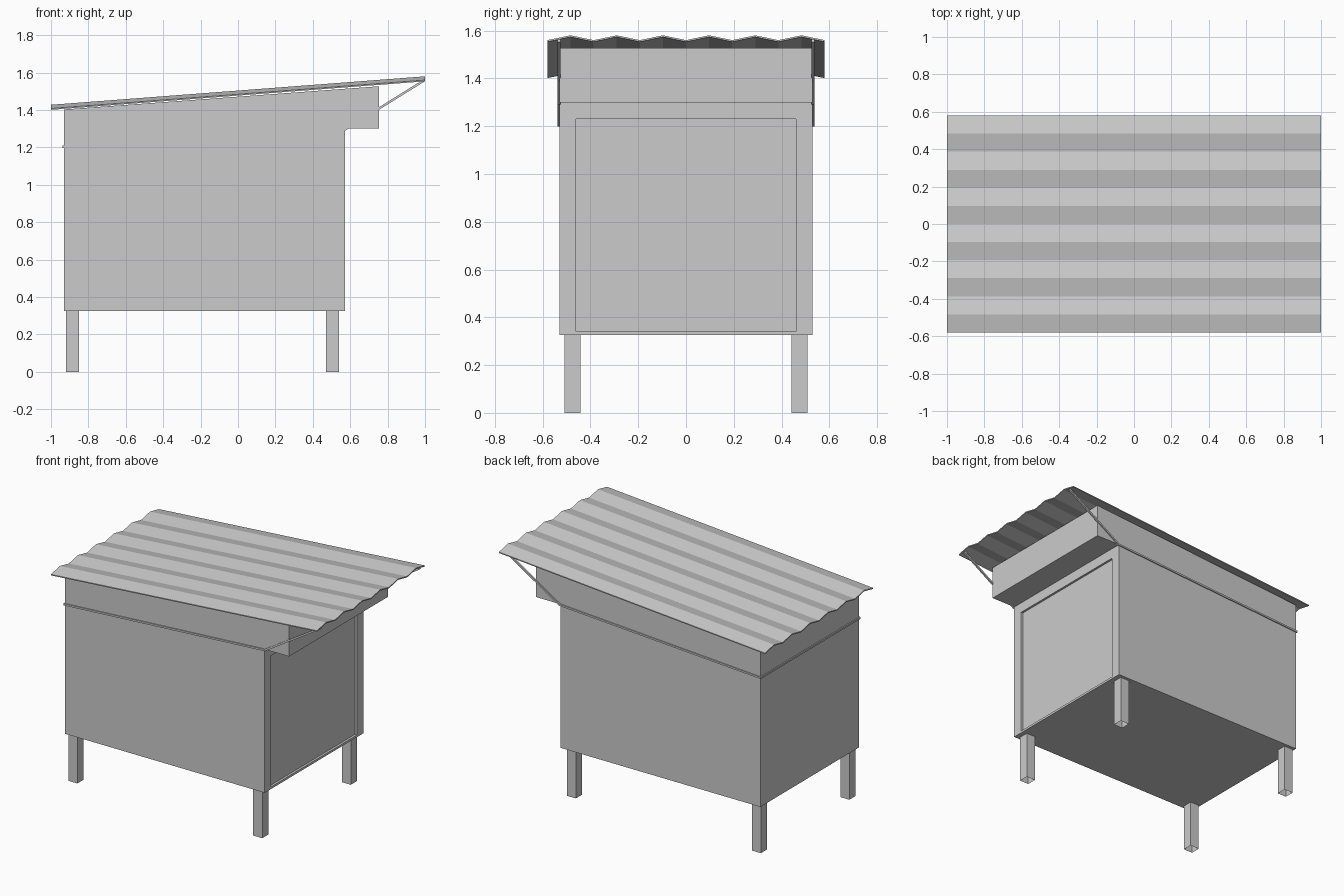
import bpy, bmesh
from mathutils import Vector

if "Cube" in bpy.data.objects:
    bpy.data.objects.remove(bpy.data.objects["Cube"])


def finish(name, bm):
    bmesh.ops.recalc_face_normals(bm, faces=bm.faces[:])
    me = bpy.data.meshes.new(name)
    bm.to_mesh(me)
    bm.free()
    ob = bpy.data.objects.new(name, me)
    bpy.context.collection.objects.link(ob)
    return ob


def prism(points, sweep):
    """Sweep a closed outline of 3D points along a vector."""
    bm = bmesh.new()
    face = bm.faces.new([bm.verts.new(p) for p in points])
    ext = bmesh.ops.extrude_face_region(bm, geom=[face], use_keep_orig=True)
    verts = [g for g in ext["geom"] if isinstance(g, bmesh.types.BMVert)]
    bmesh.ops.translate(bm, verts=verts, vec=sweep)
    bmesh.ops.recalc_face_normals(bm, faces=bm.faces[:])
    return bm


# cabin: slanted top, upper box overhanging the door side
outline = [(-0.93, 0.325), (0.572, 0.325), (0.572, 1.30),
           (0.755, 1.30), (0.755, 1.527), (-0.93, 1.403)]
bm = prism([(x, -0.53, z) for x, z in outline], (0, 1.06, 0))
# shallow door recess in the right wall
wall = next(f for f in bm.faces
            if f.normal.x > 0.9 and f.calc_center_median().x < 0.6)
bmesh.ops.inset_individual(bm, faces=[wall], thickness=0.02)
for v in wall.verts:
    v.co.y = 0.46 if v.co.y > 0 else -0.46
    v.co.z = 1.23 if v.co.z > 0.8 else 0.34
ext = bmesh.ops.extrude_discrete_faces(bm, faces=[wall])
bmesh.ops.translate(bm, verts=list(ext["faces"][0].verts), vec=(-0.015, 0, 0))
finish("cabin", bm)

# corrugated roof sheet, rising towards the door side
n, half_w, thick = 12, 0.58, 0.007
top = [(-1, -half_w + 2 * half_w * i / n, 1.428 if i % 2 else 1.408)
       for i in range(n + 1)]
under = [(x, y, z - thick) for x, y, z in reversed(top)]
finish("corrugated_roof", prism(top + under, (2, 0, 0.152)))

# four hollow legs, open at the ends
for x, xn in ((-0.885, "left"), (0.505, "right")):
    for y, yn in ((-0.475, "front"), (0.475, "back")):
        h = 0.034
        bm = prism([(x - h, y - h, 0), (x + h, y - h, 0),
                    (x + h, y + h, 0), (x - h, y + h, 0)], (0, 0, 0.325))
        caps = [f for f in bm.faces if abs(f.normal.z) > 0.9]
        bmesh.ops.delete(bm, geom=caps, context="FACES_ONLY")
        finish(f"{yn}_{xn}_leg", bm)


# thin trim rails and roof struts on both sides
def bar(name, a, b, y, t=0.006):
    a, b = Vector((a[0], 0, a[1])), Vector((b[0], 0, b[1]))
    d = (b - a).normalized()
    up = Vector((-d.z, 0, d.x)) * t
    shift = Vector((0, y, 0))
    quad = [a - up, b - up, b + up, a + up]
    finish(name, prism([p + shift for p in quad], (0, 2 * t, 0)))


for y, side in ((-0.537, "front"), (0.525, "back")):
    bar(f"{side}_rail", (-0.937, 1.204), (0.575, 1.297), y)
    bar(f"{side}_roof_strut", (0.572, 1.295), (0.995, 1.558), y)

# rail across the left wall
finish("left_rail", prism([(-0.937, -0.537, 1.198), (-0.925, -0.537, 1.198),
                           (-0.925, -0.537, 1.21), (-0.937, -0.537, 1.21)],
                          (0, 1.074, 0)))
